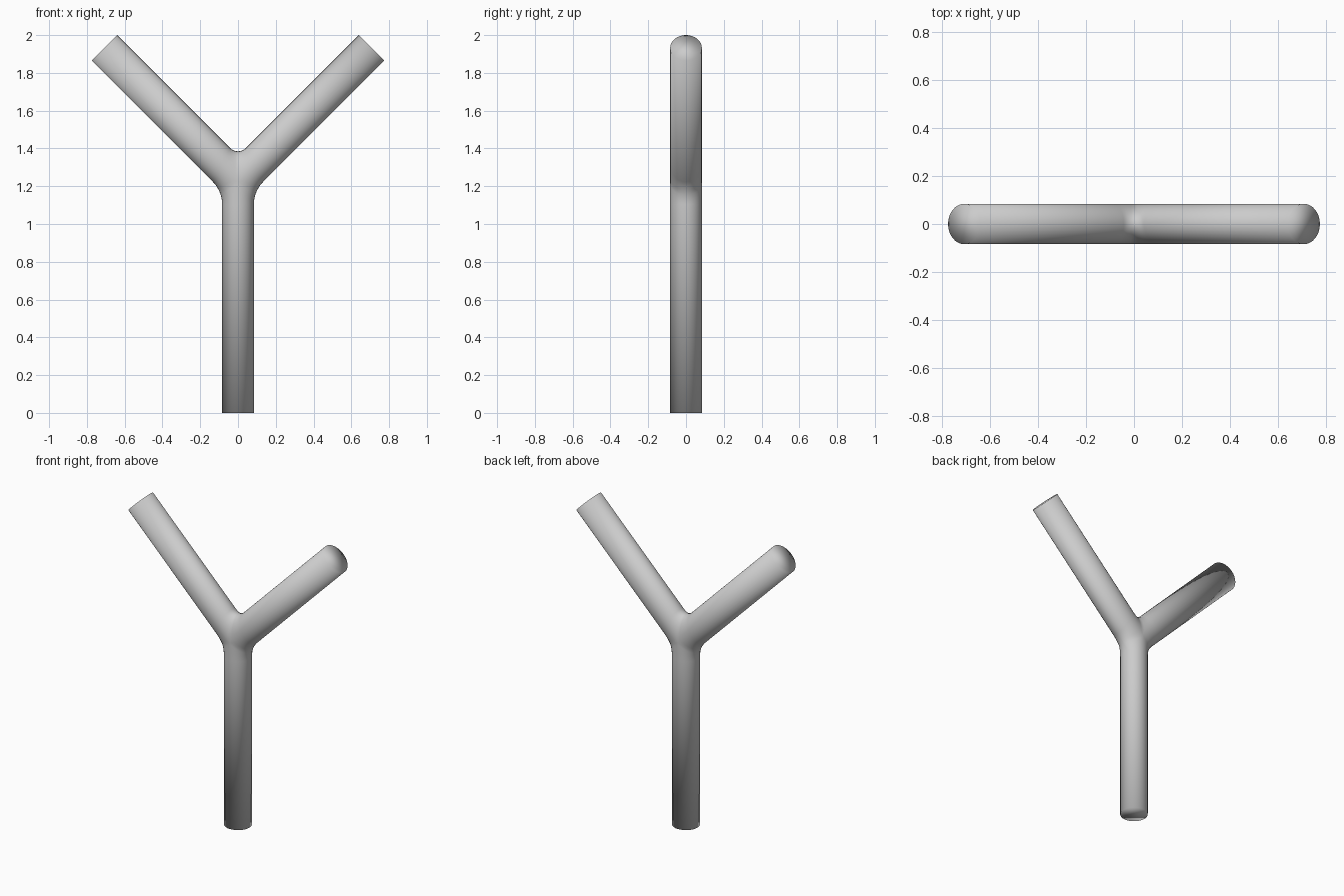
import bpy, bmesh
from math import sin, cos, pi
from mathutils import Vector

if "Cube" in bpy.data.objects:
    bpy.data.objects.remove(bpy.data.objects["Cube"])

SIDES = 32            # sides round each limb
STEPS = 5             # rings in each half fillet
R = 0.084             # limb radius (stem, and depth of the arms)
FORK = Vector((0, 1.225))                  # where the three axes meet (x, z)
LOWER = Vector((R, FORK.y + R - 0.135))    # corner between stem and arm
UPPER = Vector((0, FORK.y + 0.135))        # corner between the two arms
UP, SLANT, SLANT_L = Vector((0, 1)), Vector((1, 1)).normalized(), Vector((-1, 1)).normalized()


def fillet(corner, dir_a, dir_b, length, t):
    """Rounded corner, t = 0 on the dir_a side, 1 on the dir_b side."""
    a, b = corner + dir_a * length, corner + dir_b * length
    w = max(0.0, (1 - (dir_a + dir_b).length ** 2 / 4)) ** 0.5   # conic weight of a circular arc
    k = ((1 - t) ** 2, 2 * t * (1 - t) * w, t * t)
    return (a * k[0] + corner * k[1] + b * k[2]) / sum(k)


def side_corner(t):
    return fillet(LOWER, -UP, SLANT, 0.07, t)


def crotch(t):
    return fillet(UPPER, SLANT_L, SLANT, 0.06, t)


def ring(bm, centre, p, q, flip=1):
    """Closed section through outline points p and q, with depth R along y."""
    verts = []
    for k in range(SIDES):
        a = 2 * pi * k / SIDES
        edge = p if sin(a) >= 0 else q
        c = centre + (edge - centre) * abs(sin(a))
        verts.append(bm.verts.new((flip * c.x, -R * cos(a), c.y)))
    return verts


def limb(bm, rings):
    """Skin the rings and cap the free end (the last ring)."""
    for lo, hi in zip(rings, rings[1:]):
        for k in range(SIDES):
            j = (k + 1) % SIDES
            bm.faces.new((lo[k], lo[j], hi[j], hi[k]))
    bm.faces.new(rings[-1])


bm = bmesh.new()

# Stem, from the fork down to the ground
rings = []
for i in range(STEPS + 1):
    t = i / STEPS
    p = side_corner(0.5 - 0.5 * t)
    rings.append(ring(bm, FORK.lerp(Vector((0, p.y)), t), p, Vector((-p.x, p.y))))
rings.append(ring(bm, Vector((0, 0)), Vector((R, 0)), Vector((-R, 0))))
limb(bm, rings)

# Two slanted arms
tip = Vector((0.7075, 1.9325))
half = Vector((0.0675, -0.0675))
join = (side_corner(1) + crotch(1)) / 2
for flip in (1, -1):
    rings = []
    for i in range(STEPS + 1):
        t = i / STEPS
        rings.append(ring(bm, FORK.lerp(join, t), side_corner(0.5 + 0.5 * t),
                          crotch(0.5 + 0.5 * t), flip))
    rings.append(ring(bm, tip, tip + half, tip - half, flip))
    limb(bm, rings)

# Weld the seams and shade smooth
bmesh.ops.remove_doubles(bm, verts=bm.verts, dist=0.0005)
bmesh.ops.recalc_face_normals(bm, faces=bm.faces)
for f in bm.faces:
    f.smooth = True
mesh = bpy.data.meshes.new("forked_branch")
bm.to_mesh(mesh)
bm.free()
bpy.context.collection.objects.link(bpy.data.objects.new("forked_branch", mesh))
